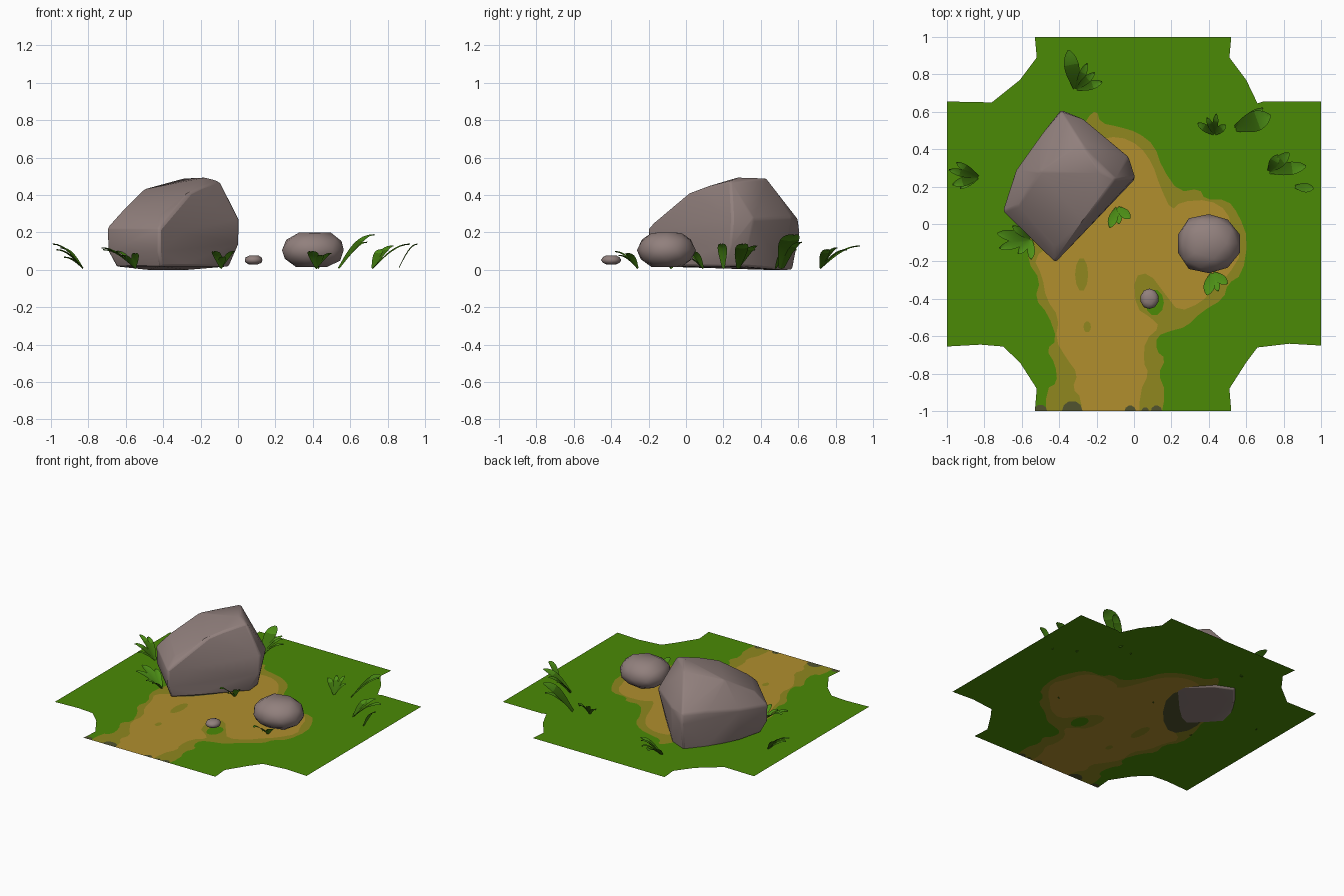
import bpy, bmesh, math
from mathutils import Vector
from mathutils.geometry import delaunay_2d_cdt

cube = bpy.data.objects.get("Cube")
if cube:
    bpy.data.objects.remove(cube, do_unlink=True)


def material(name, *rgb):
    colour = [(c / 255) ** 2.2 for c in rgb] + [1]
    mat = bpy.data.materials.new(name)
    mat.use_nodes = True
    mat.diffuse_color = colour
    mat.node_tree.nodes["Principled BSDF"].inputs["Base Color"].default_value = colour
    return mat


grass = material("grass green", 76, 137, 14)
worn = material("worn grass olive", 142, 134, 36)
dirt = material("dirt tan", 175, 141, 49)
stain = material("damp earth grey", 82, 84, 50)
stone = material("stone grey", 144, 127, 124)
leaf = material("leaf green", 78, 142, 28)
dark_leaf = material("dark leaf green", 62, 112, 20)


def make_object(name, bm, *mats, smooth=None):
    mesh = bpy.data.meshes.new(name)
    bm.to_mesh(mesh)
    bm.free()
    obj = bpy.data.objects.new(name, mesh)
    bpy.context.collection.objects.link(obj)
    for mat in mats:
        mesh.materials.append(mat)
    if smooth:
        bpy.ops.object.select_all(action="DESELECT")
        obj.select_set(True)
        bpy.context.view_layer.objects.active = obj
        bpy.ops.object.shade_smooth_by_angle(angle=math.radians(smooth))
    return obj


def rounded(points):
    """Cut the corners of a closed outline once."""
    out = []
    for a, b in zip(points, points[1:] + points[:1]):
        a, b = Vector(a), Vector(b)
        out += [a.lerp(b, 0.25), a.lerp(b, 0.75)]
    return out


def oval(x, y, rx, ry, n=10):
    angles = [math.tau * i / n for i in range(n)]
    return [(x + rx * math.cos(a), y + ry * math.sin(a)) for a in angles]


# Ground: a cross-shaped sheet with painted patches cut into its faces
sheet = [(-.53, 1), (-.52, .89), (-.61, .77), (-.76, .65), (-1, .655), (-1, -.655),
         (-.82, -.645), (-.7, -.655), (-.61, -.74), (-.52, -.88), (-.53, -1),
         (.52, -1), (.51, -.88), (.6, -.74), (.66, -.66), (.83, -.64), (1, -.65),
         (1, .655), (.69, .655), (.66, .645), (.6, .77), (.51, .89), (.52, 1)]
worn_edge = [(-.47, -1.1), (-.47, -.88), (-.41, -.85), (-.42, -.75), (-.47, -.67),
             (-.41, -.62), (-.46, -.48), (-.53, -.4), (-.5, -.3), (-.57, -.2),
             (-.56, -.06), (-.5, .1), (-.52, .36), (-.3, .45), (-.25, .57), (-.2, .61),
             (-.18, .54), (-.08, .52), (.02, .49), (.11, .42), (.15, .3), (.24, .17),
             (.35, .19), (.38, .13), (.5, .13), (.56, .05), (.61, -.08), (.58, -.27),
             (.5, -.32), (.48, -.4), (.36, -.47), (.28, -.55), (.2, -.57), (.12, -.6),
             (.12, -.68), (.17, -.72), (.13, -.8), (.17, -.9), (.13, -1.1)]
dirt_edge = [(-.28, -1.1), (-.28, -.93), (-.33, -.88), (-.3, -.8), (-.36, -.72),
             (-.42, -.62), (-.4, -.5), (-.47, -.4), (-.49, -.28), (-.54, -.18),
             (-.42, -.1), (-.24, .1), (-.2, .45), (-.08, .47), (.03, .42), (.1, .32),
             (.14, .2), (.2, .07), (.25, .12), (.4, .13), (.5, .07), (.53, -.05),
             (.58, -.15), (.5, -.28), (.42, -.35), (.36, -.42), (.24, -.47),
             (.17, -.38), (.08, -.26), (0, -.28), (.01, -.45), (.09, -.5), (.14, -.55),
             (.06, -.62), (.05, -.74), (.08, -.8), (.03, -.9), (.03, -1.1)]
damp = [(-.1, .22), (-.17, .4), (-.36, .5), (-.53, .33), (-.47, .19), (-.52, -.02),
        (-.44, -.16), (-.26, -.03)]
# Every outline runs anticlockwise; later patches paint over earlier ones
patches = [(sheet, 0), (rounded(worn_edge[::-1]), 1), (rounded(dirt_edge[::-1]), 2),
           (oval(-.28, -.27, .035, .09), 1), (oval(-.25, -.55, .02, .03), 1),
           (oval(.11, -.42, .05, .07), 0), (rounded(damp), 3)]
for x, r in ((-.5, .035), (-.33, .055), (-.02, .03), (.06, .02), (.12, .03)):
    patches.append((oval(x, -1, r, r), 3))

verts, faces = [], []
for outline, _ in patches:
    faces.append(list(range(len(verts), len(verts) + len(outline))))
    verts += [Vector(p) for p in outline]
points, _, tris, _, _, sources = delaunay_2d_cdt(verts, [], faces, 1, 1e-5)
bm = bmesh.new()
bverts = [bm.verts.new((p.x, p.y, .012)) for p in points]
for tri, source in zip(tris, sources):
    if 0 in source:
        face = bm.faces.new([bverts[i] for i in tri])
        face.material_index = patches[max(source)][1]
        face.normal_update()
        if face.normal.z < 0:
            face.normal_flip()
loose = [v for v in bm.verts if not v.link_faces]
bmesh.ops.delete(bm, geom=loose, context="VERTS")
make_object("ground", bm, grass, worn, dirt, stain)

# Boulder: hull of a foot ring, a waist ring and a sloping crown
foot = [(-.38, .57), (-.26, .52), (-.06, .31), (-.05, .2), (-.28, -.05), (-.41, -.17),
        (-.55, -.03), (-.65, .08), (-.6, .28), (-.48, .45)]
waist = [(-.39, .61, .2), (-.39, .6, .27), (-.27, .56, .28), (-.03, .36, .27),
         (.005, .25, .27), (.005, .24, .14), (-.3, -.08, .2), (-.42, -.205, .22),
         (-.42, -.2, .1), (-.57, -.04, .23), (-.7, .07, .22), (-.695, .07, .1),
         (-.63, .29, .25), (-.5, .47, .27)]
crown = [(-.62, .1, .31), (-.42, -.12, .29), (-.57, .2, .36), (-.5, .28, .43),
         (-.4, .36, .455), (-.26, .02, .41), (-.2, .1, .44), (-.1, .24, .475),
         (-.18, .28, .495), (-.28, .43, .49)]
bm = bmesh.new()
for x, y in foot:
    bm.verts.new((x, y, 0 if y > .4 else .018))
for p in waist + crown:
    bm.verts.new(p)
hull = bmesh.ops.convex_hull(bm, input=bm.verts)
inside = [g for g in hull["geom_interior"] if isinstance(g, bmesh.types.BMVert)]
bmesh.ops.delete(bm, geom=inside, context="VERTS")
boulder = make_object("boulder", bm, stone, smooth=50)
bevel = boulder.modifiers.new("soft edges", "BEVEL")
bevel.width = .012
bevel.segments = 2


# Smaller stones: squashed balls with gentle lumps
def pebble(name, centre, size, detail, lump):
    bm = bmesh.new()
    bmesh.ops.create_icosphere(bm, subdivisions=detail, radius=1)
    for v in bm.verts:
        v.co *= 1 + lump * math.sin(3 * v.co.x + 1) * math.cos(4 * v.co.y)
        v.co.z = max(-.9, min(.95, v.co.z * 1.1))
        v.co = [c + s * k for c, s, k in zip(centre, size, v.co)]
    make_object(name, bm, stone, smooth=40)


pebble("round_stone", (.4, -.105, .105), (.176, .162, .1), 2, .05)
pebble("small_stone", (.083, -.4, .052), (.05, .055, .026), 2, .02)


# Grass tufts: arching round-tipped blades fanning out from one root
def blade(bm, root, tip, height, width, dark):
    root, tip = Vector(root), Vector(tip)
    side = (tip - root).normalized().orthogonal() * width / 2
    rows, steps = [], 8
    for i in range(steps + 1):
        t = i / steps
        mid = root.lerp(tip, t)
        z = .01 + height * math.sin(t * math.pi / 2)
        spread = side * math.sin(math.pi * (.06 + .92 * t ** 1.3)) ** .7
        rows.append([bm.verts.new((*(mid + spread * k), z - .006 * (k == 0)))
                     for k in (-1, 0, 1)])
    for i, (a, b) in enumerate(zip(rows, rows[1:])):
        for j in (0, 1):
            face = bm.faces.new((a[j], b[j], b[j + 1], a[j + 1]))
            face.normal_update()
            if face.normal.z < 0:
                face.normal_flip()
            face.material_index = int(dark and i < steps - 3)


tufts = {
    "back_tuft": ((-.31, .72), True, [(-.35, .93, .12, .08), (-.25, .86, .1, .04),
                  (-.17, .76, .1, .05), (-.21, .81, .11, .04)]),
    "far_small_tuft": ((.43, .48), True, [(.34, .54, .08, .04), (.39, .57, .1, .03),
                       (.44, .59, .1, .03), (.49, .53, .08, .04)]),
    "broad_tuft": ((.54, .51), True, [(.73, .58, .18, .11), (.69, .62, .14, .05)]),
    "left_tuft": ((.72, .28), True, [(.92, .31, .13, .07), (.83, .38, .12, .06),
                  (.77, .37, .1, .05)]),
    "left_sprig": ((.86, .2), False, [(.96, .19, .13, .05)]),
    "right_tuft": ((-.83, .25), True, [(-.99, .29, .13, .04), (-.95, .33, .11, .04),
                   (-.97, .21, .1, .05), (-.93, .19, .06, .03)]),
    "boulder_front_tuft": ((-.55, -.08), False, [(-.73, -.05, .11, .06),
                           (-.72, -.13, .1, .05), (-.65, -.01, .09, .04),
                           (-.55, -.19, .08, .04), (-.62, -.16, .07, .04)]),
    "boulder_side_tuft": ((-.09, .09), False, [(-.13, -.02, .09, .05),
                          (-.02, .03, .09, .05), (-.08, .0, .06, .04)]),
    "stone_tuft": ((.42, -.26), False, [(.39, -.38, .09, .06), (.5, -.32, .08, .05),
                   (.45, -.36, .07, .04)]),
}
for name, (root, dark, blades) in tufts.items():
    bm = bmesh.new()
    for x, y, height, width in blades:
        blade(bm, root, (x, y), height, width, dark)
    make_object(name, bm, leaf, dark_leaf, smooth=60)
